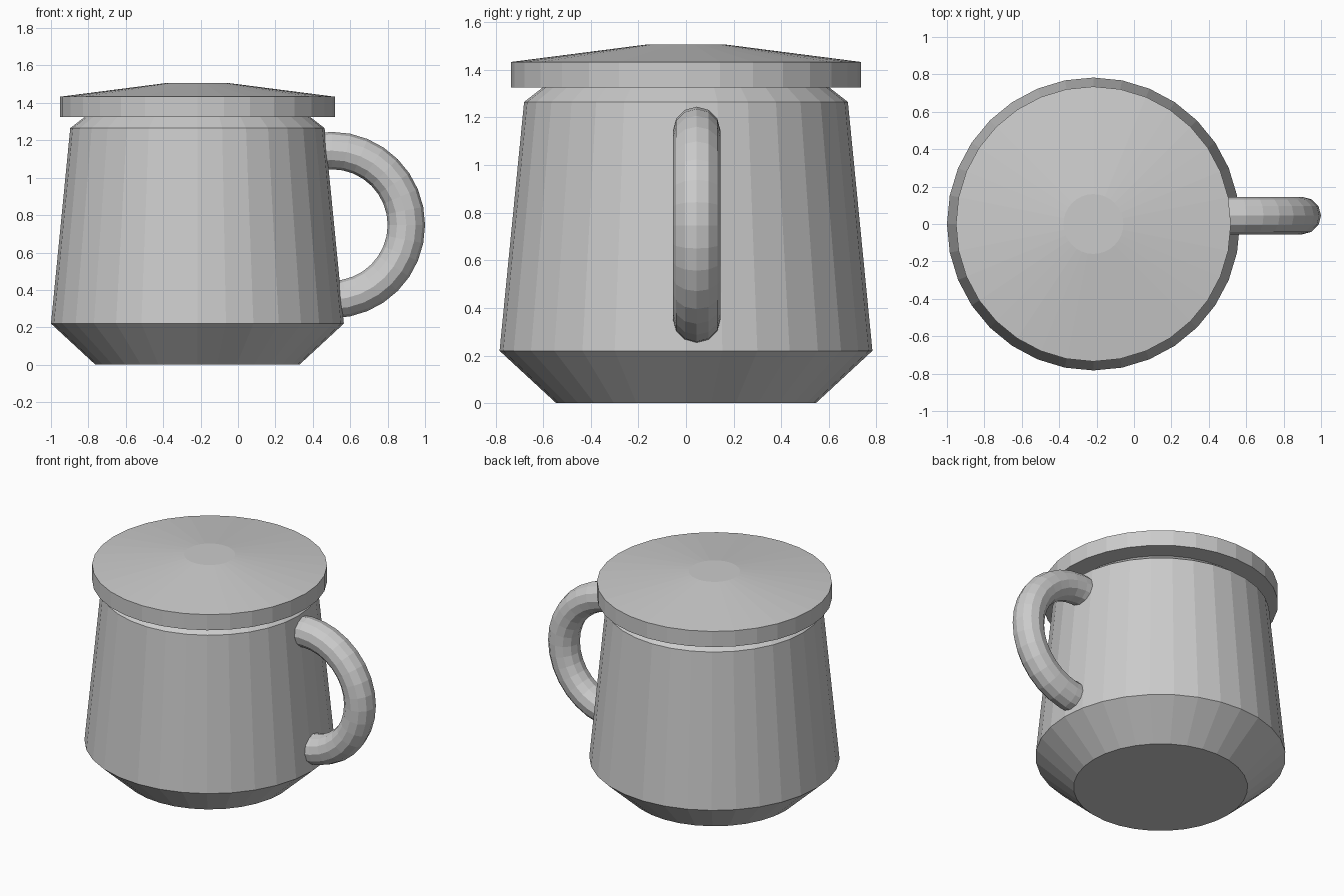
import bpy
import bmesh
from math import cos, sin, radians, tau
from mathutils import Vector

cube = bpy.data.objects.get("Cube")
if cube:
    bpy.data.objects.remove(cube)

GREY = (0.6, 0.6, 0.6, 1.0)
SIDES = 32
AXIS_X = -0.217

mat = bpy.data.materials.new("light grey")
mat.use_nodes = True
mat.diffuse_color = GREY
mat.node_tree.nodes["Principled BSDF"].inputs["Base Color"].default_value = GREY


def skin(name, rings, location):
    """Join successive rings of points into a closed, flat-shaded solid."""
    bm = bmesh.new()
    loops = [[bm.verts.new(p) for p in ring] for ring in rings]
    n = len(loops[0])
    for a, b in zip(loops, loops[1:]):
        for i in range(n):
            j = (i + 1) % n
            bm.faces.new((a[i], a[j], b[j], b[i]))
    bm.faces.new(loops[0][::-1])
    bm.faces.new(loops[-1])
    bmesh.ops.recalc_face_normals(bm, faces=bm.faces)
    mesh = bpy.data.meshes.new(name)
    bm.to_mesh(mesh)
    bm.free()
    mesh.materials.append(mat)
    obj = bpy.data.objects.new(name, mesh)
    obj.location = location
    bpy.context.collection.objects.link(obj)
    return obj


def turned(name, profile):
    """Turn a radius and height profile around the mug axis."""
    rings = [[(r * cos(tau * i / SIDES), r * sin(tau * i / SIDES), z)
              for i in range(SIDES)] for r, z in profile]
    return skin(name, rings, (AXIS_X, 0, 0))


# Mug body with chamfered foot and sloping shoulder
turned("mug_body", [(0.545, 0), (0.783, 0.22), (0.68, 1.265), (0.59, 1.335)])

# Overhanging lid with a shallow cone and small flat top
turned("lid", [(0.735, 1.325), (0.735, 1.433), (0.16, 1.507)])

# Round handle, its ends sunk into the wall
MAJOR, MINOR, TUBE_SIDES = 0.398, 0.1, 12
rings = []
for step in range(-9, 10):
    a = step * tau / SIDES
    out = Vector((cos(a), 0, sin(a)))
    rings.append([out * (MAJOR + MINOR * cos(tau * k / TUBE_SIDES))
                  + Vector((0, MINOR * sin(tau * k / TUBE_SIDES), 0))
                  for k in range(TUBE_SIDES)])
skin("handle", rings, (0.502, 0.045, 0.747))
